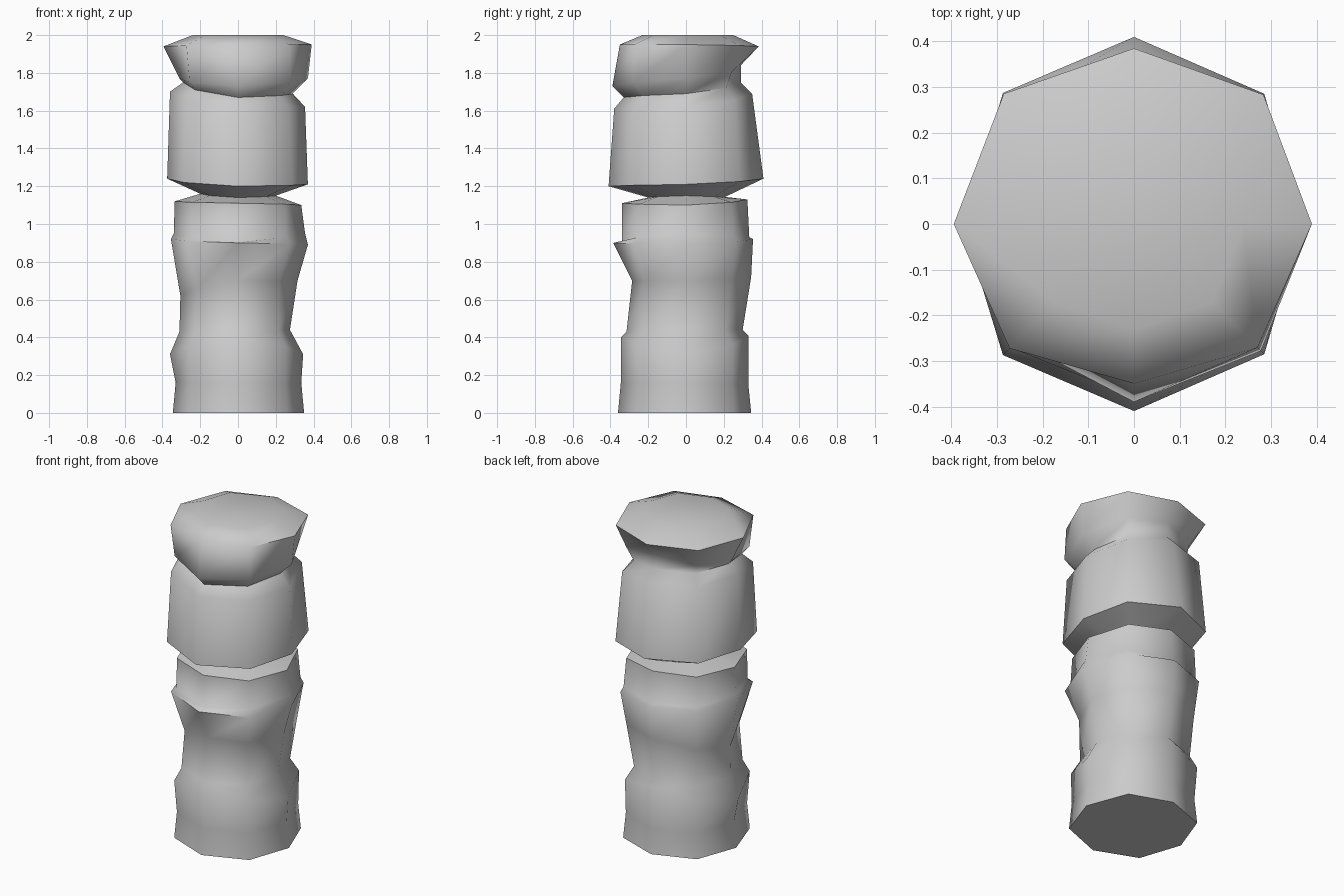
import bpy, bmesh, math

if "Cube" in bpy.data.objects:
    bpy.data.objects.remove(bpy.data.objects["Cube"])

# Four side profiles (radius, height), bottom to top, matched ring by ring
right = [(.35, 0), (.335, .16), (.345, .31), (.275, .44), (.315, .70), (.37, .89), (.355, .95), (.335, 1.10),
         (.2, 1.15), (.37, 1.21), (.355, 1.62), (.29, 1.69), (.37, 1.77), (.39, 1.95), (.24, 2)]
back = [(.345, 0), (.33, .15), (.33, .41), (.30, .44), (.345, .72), (.355, .92), (.335, .93), (.325, 1.13),
        (.2, 1.14), (.41, 1.24), (.35, 1.69), (.29, 1.75), (.29, 1.84), (.385, 1.94), (.25, 2)]
left = [(.345, 0), (.33, .16), (.36, .31), (.31, .43), (.305, .62), (.355, .92), (.34, .95), (.335, 1.12),
        (.2, 1.16), (.375, 1.24), (.36, 1.70), (.29, 1.75), (.31, 1.77), (.395, 1.94), (.24, 2)]
front = [(.36, 0), (.345, .16), (.345, .40), (.315, .43), (.285, .70), (.385, .90), (.34, .91), (.34, 1.11),
         (.2, 1.14), (.41, 1.20), (.38, 1.61), (.33, 1.67), (.39, 1.73), (.35, 1.95), (.23, 2)]
sides = [right, back, left, front]


def corner(ring, i):
    """Radius and height of one of eight corners; diagonals blend their neighbours."""
    a, b = sides[i // 2][ring], sides[(i + 1) // 2 % 4][ring]
    bulge = 1.035 if i % 2 else 1.0
    return (a[0] + b[0]) / 2 * bulge, (a[1] + b[1]) / 2


# Eight-sided stacked stone column
bm = bmesh.new()
rings = []
for k in range(len(right)):
    ring = []
    for i in range(8):
        r, z = corner(k, i)
        t = math.radians(45 * i)
        ring.append(bm.verts.new((r * math.cos(t), r * math.sin(t), z)))
    rings.append(ring)
for lo, hi in zip(rings, rings[1:]):
    for i in range(8):
        j = (i + 1) % 8
        bm.faces.new((lo[i], lo[j], hi[j], hi[i]))
bm.faces.new(rings[0][::-1])
bm.faces.new(rings[-1])

mesh = bpy.data.meshes.new("stone_column")
bm.to_mesh(mesh)
bm.free()
column = bpy.data.objects.new("stone_column", mesh)
bpy.context.collection.objects.link(column)

# Soft shading with the deep joints kept crisp
bpy.context.view_layer.objects.active = column
column.select_set(True)
bpy.ops.object.shade_smooth_by_angle(angle=math.radians(65))
